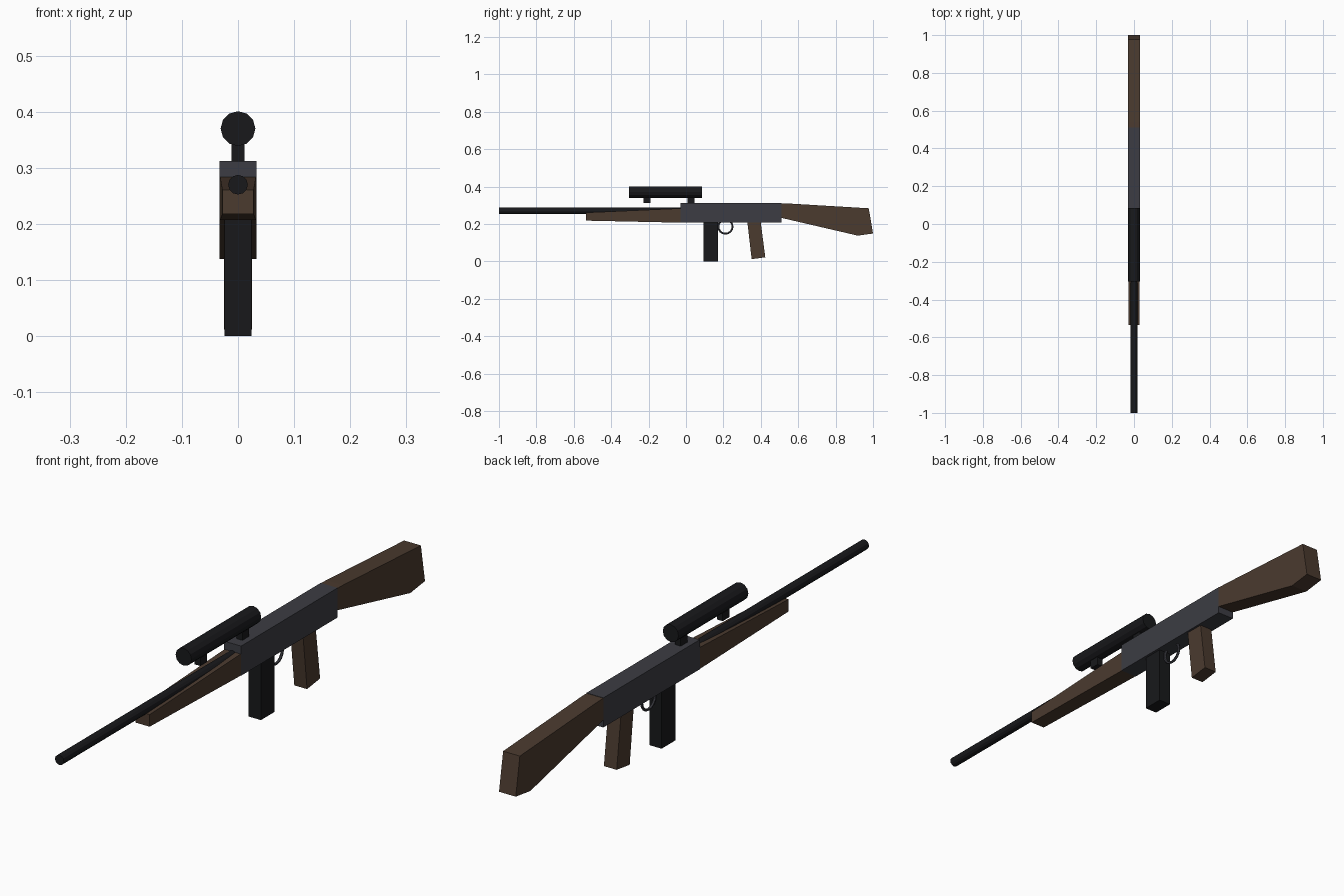
import bpy, bmesh
from math import pi

if "Cube" in bpy.data.objects:
    bpy.data.objects.remove(bpy.data.objects["Cube"])


def material(name, rgb):
    m = bpy.data.materials.new(name)
    m.diffuse_color = (*rgb, 1)
    m.use_nodes = True
    m.node_tree.nodes["Principled BSDF"].inputs["Base Color"].default_value = m.diffuse_color
    return m


WOOD = material("dark_wood", (0.07, 0.043, 0.028))
STEEL = material("grey_steel", (0.045, 0.046, 0.056))
BLACK = material("black_metal", (0.009, 0.0095, 0.011))


def slab(name, profile, half_width, mat):
    """Side profile of (y, z, optional half width) points spanned across x."""
    bm = bmesh.new()
    sides = []
    for s in (-1, 1):
        sides.append([bm.verts.new((s * (p[2] if len(p) > 2 else half_width), p[0], p[1]))
                      for p in profile])
    left, right = sides
    n = len(profile)
    bm.faces.new(left)
    bm.faces.new(right[::-1])
    for i in range(n):
        j = (i + 1) % n
        bm.faces.new((left[i], right[i], right[j], left[j]))
    bmesh.ops.recalc_face_normals(bm, faces=bm.faces)
    mesh = bpy.data.meshes.new(name)
    bm.to_mesh(mesh)
    bm.free()
    mesh.materials.append(mat)
    ob = bpy.data.objects.new(name, mesh)
    bpy.context.collection.objects.link(ob)
    return ob


def block(name, y0, y1, z0, z1, half_width, mat):
    return slab(name, [(y0, z0), (y1, z0), (y1, z1), (y0, z1)], half_width, mat)


def tube(name, y0, y1, z, radius, mat):
    bpy.ops.mesh.primitive_cylinder_add(vertices=12, radius=radius, depth=y1 - y0,
                                        location=(0, (y0 + y1) / 2, z),
                                        rotation=(pi / 2, 0, 0))
    ob = bpy.context.object
    ob.name = name
    ob.data.materials.append(mat)
    return ob


# Receiver and barrel
block("receiver", -0.03, 0.51, 0.207, 0.312, 0.033, STEEL)
tube("barrel", -1.0, 0.0, 0.27, 0.0175, BLACK)

# Wooden furniture
slab("handguard", [(-0.535, 0.218, 0.028), (-0.02, 0.207, 0.032),
                   (-0.02, 0.284, 0.032), (-0.535, 0.261, 0.028)], 0.03, WOOD)
slab("stock", [(0.50, 0.235), (0.918, 0.138), (1.0, 0.149),
               (0.977, 0.284), (0.54, 0.31), (0.50, 0.311)], 0.0328, WOOD)
slab("grip", [(0.327, 0.22), (0.351, 0.012), (0.424, 0.022), (0.398, 0.22)], 0.025, WOOD)

# Magazine
block("magazine", 0.094, 0.171, 0.0, 0.22, 0.024, BLACK)

# Trigger guard ring
bpy.ops.mesh.primitive_torus_add(major_radius=0.038, minor_radius=0.005,
                                 major_segments=16, minor_segments=6,
                                 location=(0, 0.211, 0.186), rotation=(0, pi / 2, 0))
guard = bpy.context.object
guard.name = "trigger_guard"
guard.data.materials.append(STEEL)

# Scope on two mounts
tube("scope", -0.305, 0.086, 0.37, 0.031, BLACK)
for name, y in (("front_scope_mount", -0.208), ("rear_scope_mount", 0.027)):
    block(name, y - 0.019, y + 0.019, 0.311, 0.36, 0.0115, BLACK)
